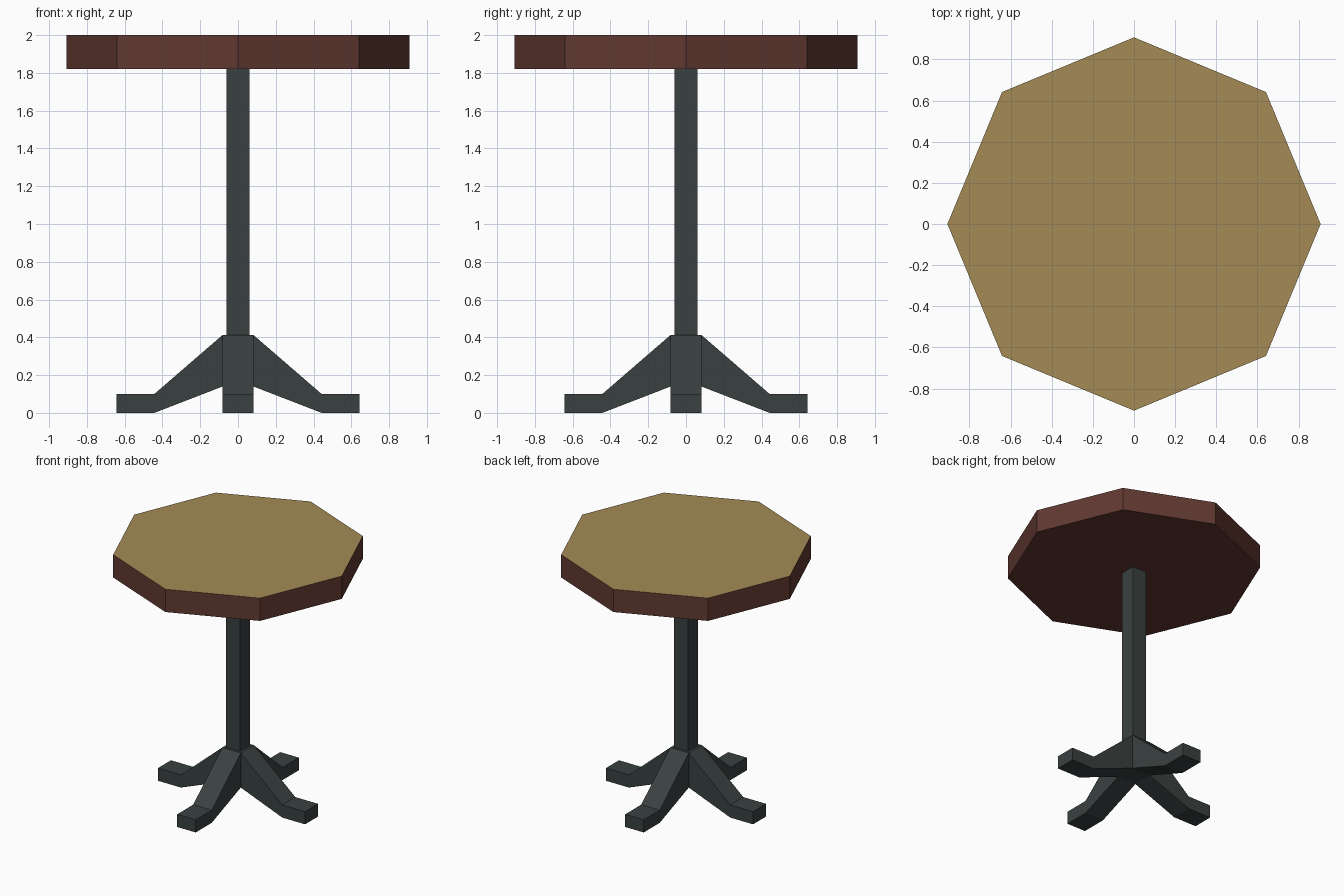
import bpy, bmesh, math
from mathutils import Matrix

if "Cube" in bpy.data.objects:
    bpy.data.objects.remove(bpy.data.objects["Cube"])


def material(name, rgb):
    m = bpy.data.materials.new(name)
    m.diffuse_color = (*rgb, 1)
    m.use_nodes = True
    m.node_tree.nodes["Principled BSDF"].inputs["Base Color"].default_value = m.diffuse_color
    return m


GOLD = material("tan top", (0.37, 0.26, 0.09))
BROWN = material("dark brown wood", (0.12, 0.041, 0.031))
IRON = material("dark grey iron", (0.041, 0.053, 0.051))


def finish(bm, name, *mats):
    bmesh.ops.recalc_face_normals(bm, faces=bm.faces)
    mesh = bpy.data.meshes.new(name)
    bm.to_mesh(mesh)
    bm.free()
    for m in mats:
        mesh.materials.append(m)
    ob = bpy.data.objects.new(name, mesh)
    bpy.context.collection.objects.link(ob)
    return ob


def add_prism(bm, sides, radius, z0, z1, turn=0.0):
    mat = Matrix.Translation((0, 0, (z0 + z1) / 2)) @ Matrix.Rotation(turn, 4, 'Z')
    bmesh.ops.create_cone(bm, cap_ends=True, segments=sides, radius1=radius,
                          radius2=radius, depth=z1 - z0, matrix=mat)


# Octagonal tabletop, corners on the axes, tan upper face
bm = bmesh.new()
add_prism(bm, 8, 0.907, 1.82, 2.0)
bm.normal_update()
for f in bm.faces:
    f.material_index = 1 if f.normal.z > 0.9 else 0
finish(bm, "tabletop", BROWN, GOLD)

# Square column
bm = bmesh.new()
add_prism(bm, 4, 0.062 * math.sqrt(2), 0.41, 1.82, math.pi / 4)
finish(bm, "column", IRON)

# Base: square hub whose four sides are extruded into sloping legs and flat feet
W = 0.081
bm = bmesh.new()
add_prism(bm, 4, W * math.sqrt(2), 0.14, 0.413, math.pi / 4)
bm.normal_update()
for side in [f for f in bm.faces if abs(f.normal.z) < 0.5]:
    out = side.normal.copy()
    face = side
    for reach in (0.443, 0.643):
        face = bmesh.ops.extrude_discrete_faces(bm, faces=[face])["faces"][0]
        mid = face.calc_center_median().z
        for v in face.verts:
            v.co += out * (reach - v.co.dot(out))
            v.co.z = 0.1 if v.co.z > mid else 0.0
bmesh.ops.remove_doubles(bm, verts=bm.verts, dist=0.0001)
finish(bm, "base_with_four_feet", IRON)
